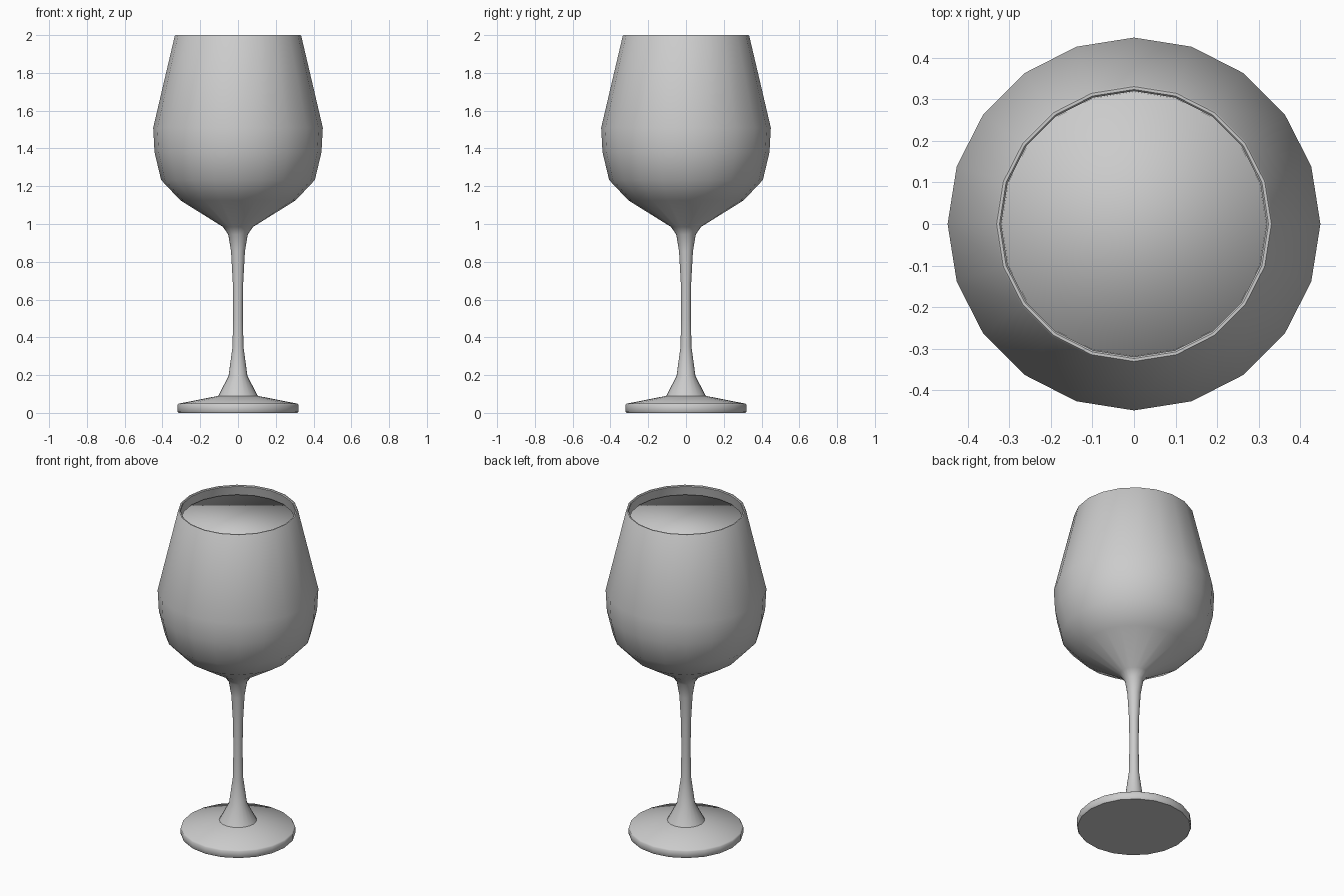
import bpy, bmesh, math

if "Cube" in bpy.data.objects:
    bpy.data.objects.remove(bpy.data.objects["Cube"])

SIDES = 20


def lathe(name, profile, cap_start=False, cap_end=False, angle=50):
    """Revolve (radius, height) points around z; zero radius makes a pole."""
    bm = bmesh.new()
    rings = []
    for r, z in profile:
        if r == 0:
            rings.append([bm.verts.new((0, 0, z))] * SIDES)
        else:
            rings.append([bm.verts.new((r * math.cos(math.tau * i / SIDES),
                                        r * math.sin(math.tau * i / SIDES), z))
                          for i in range(SIDES)])
    for a, b in zip(rings, rings[1:]):
        for i in range(SIDES):
            j = (i + 1) % SIDES
            bm.faces.new(dict.fromkeys((a[i], a[j], b[j], b[i])))
    if cap_start:
        bm.faces.new(rings[0][::-1])
    if cap_end:
        bm.faces.new(rings[-1])
    bmesh.ops.recalc_face_normals(bm, faces=bm.faces)
    mesh = bpy.data.meshes.new(name)
    bm.to_mesh(mesh)
    bm.free()
    obj = bpy.data.objects.new(name, mesh)
    bpy.context.collection.objects.link(obj)
    bpy.ops.object.select_all(action='DESELECT')
    obj.select_set(True)
    bpy.context.view_layer.objects.active = obj
    bpy.ops.object.shade_smooth_by_angle(angle=math.radians(angle))
    return obj


# Glass: foot, stem, outer bowl, rounded rim, inner bowl
lathe("glass", [
    (0.315, 0), (0.32, 0.006), (0.32, 0.042), (0.314, 0.049),
    (0.105, 0.09), (0.05, 0.195), (0.029, 0.35), (0.026, 0.50),
    (0.027, 0.68), (0.037, 0.857), (0.052, 0.945), (0.08, 0.985),
    (0.305, 1.125), (0.407, 1.233), (0.442, 1.38), (0.449, 1.51),
    (0.335, 1.995), (0.331, 2.0), (0.324, 2.0), (0.320, 1.995),
    (0.434, 1.51), (0.427, 1.38), (0.394, 1.24), (0.297, 1.138),
    (0.07, 0.998), (0, 0.99),
], cap_start=True)

# Liquid filling the bowl almost to the rim
lathe("wine", [
    (0, 0.998), (0.066, 1.006), (0.291, 1.144), (0.387, 1.245),
    (0.42, 1.38), (0.427, 1.51), (0.318, 1.945),
], cap_end=True, angle=120)
